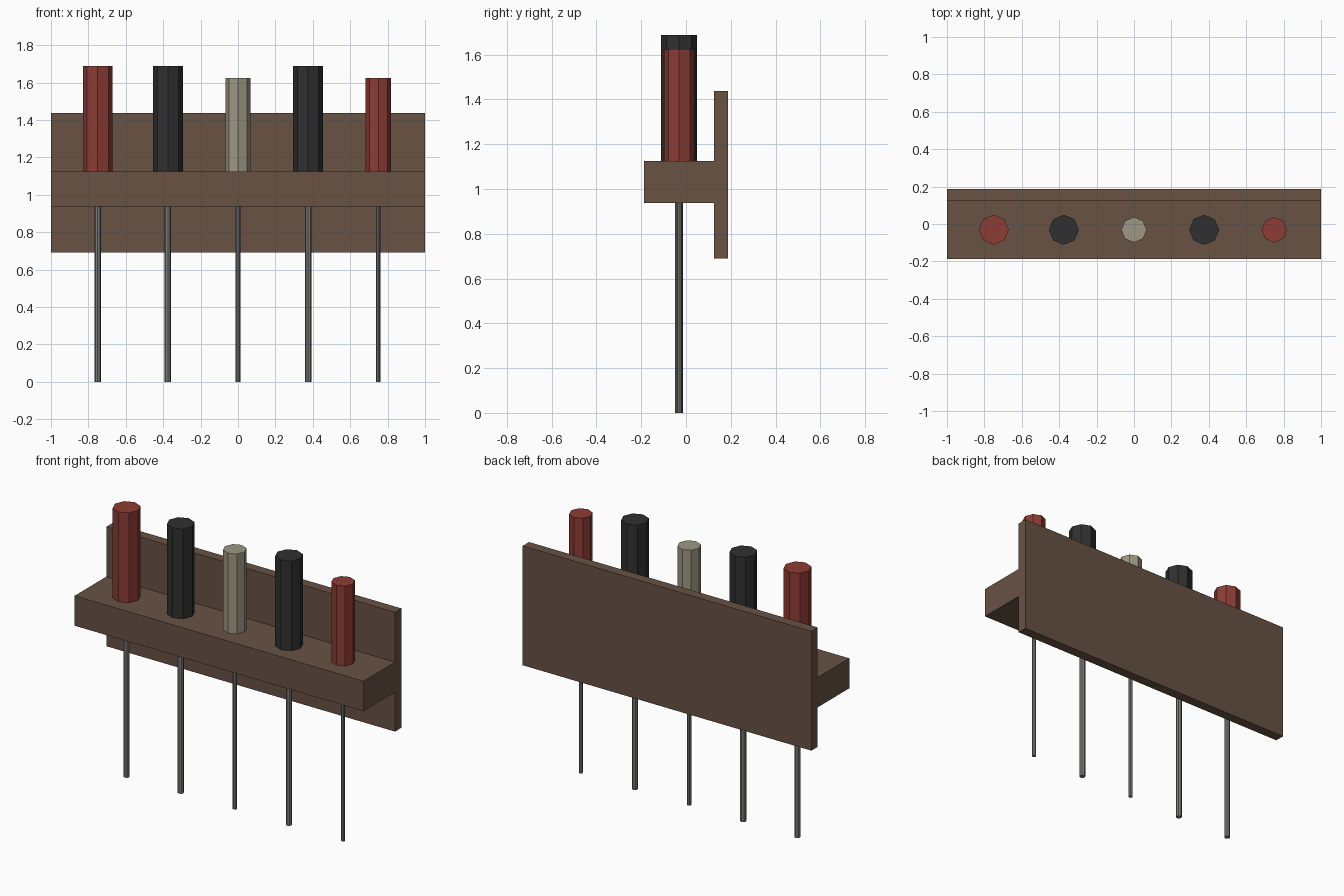
import bpy

if "Cube" in bpy.data.objects:
    bpy.data.objects.remove(bpy.data.objects["Cube"])


def material(name, rgb):
    m = bpy.data.materials.new(name)
    m.diffuse_color = (*rgb, 1)
    m.use_nodes = True
    m.node_tree.nodes["Principled BSDF"].inputs["Base Color"].default_value = m.diffuse_color
    return m


wood = material("brown_wood", (0.14, 0.085, 0.06))
red = material("red_grip", (0.27, 0.045, 0.035))
black = material("black_grip", (0.03, 0.03, 0.03))
cream = material("cream_grip", (0.34, 0.31, 0.23))
steel = material("steel", (0.2, 0.2, 0.19))


def box(name, y0, y1, z0, z1):
    bpy.ops.mesh.primitive_cube_add(
        size=1, location=(0, (y0 + y1) / 2, (z0 + z1) / 2))
    ob = bpy.context.object
    ob.name = name
    ob.scale = (2, y1 - y0, z1 - z0)
    bpy.ops.object.transform_apply(location=False, rotation=False, scale=True)
    ob.data.materials.append(wood)


def rod(name, x, radius, z0, z1, mat):
    bpy.ops.mesh.primitive_cylinder_add(
        vertices=8, radius=radius, depth=z1 - z0,
        location=(x, -0.031, (z0 + z1) / 2))
    ob = bpy.context.object
    ob.name = name
    ob.data.materials.append(mat)


# Wall board and the shelf that holds the tools
SHELF_BOTTOM, SHELF_TOP = 0.9375, 1.125
box("back_board", 0.125, 0.1875, 0.69, 1.4375)
box("shelf", -0.1875, 0.125, SHELF_BOTTOM, SHELF_TOP)

# Tools: grip radius, grip top, shaft radius, grip material
tools = [
    (0.080, 1.6875, 0.0175, red),
    (0.080, 1.6875, 0.0175, black),
    (0.068, 1.625, 0.0125, cream),
    (0.080, 1.6875, 0.0175, black),
    (0.068, 1.625, 0.011, red),
]
for i, (grip_r, grip_top, shaft_r, mat) in enumerate(tools):
    x = (i - 2) * 0.375
    rod(f"grip_{i + 1}", x, grip_r, SHELF_TOP, grip_top, mat)
    rod(f"shaft_{i + 1}", x, shaft_r, 0, SHELF_BOTTOM, steel)
